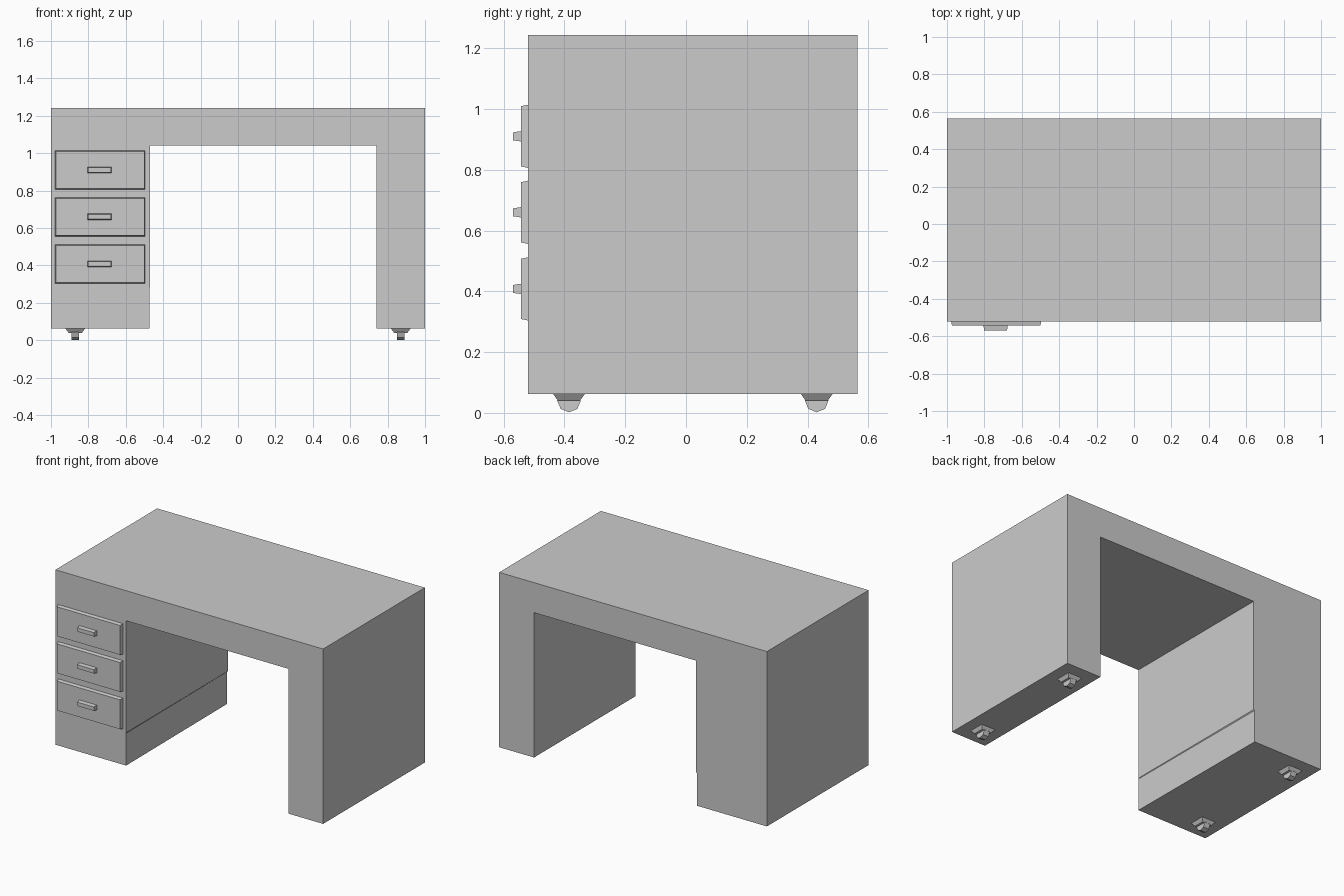
import bpy, bmesh
from math import cos, sin, pi

cube = bpy.data.objects.get("Cube")
if cube:
    bpy.data.objects.remove(cube, do_unlink=True)

GREY = (0.6, 0.6, 0.6, 1)
paint = bpy.data.materials.new("plain_grey")
paint.use_nodes = True
paint.diffuse_color = GREY
paint.node_tree.nodes["Principled BSDF"].inputs["Base Color"].default_value = GREY


def finish(name, bm):
    bmesh.ops.recalc_face_normals(bm, faces=bm.faces)
    mesh = bpy.data.meshes.new(name)
    bm.to_mesh(mesh)
    bm.free()
    mesh.materials.append(paint)
    obj = bpy.data.objects.new(name, mesh)
    bpy.context.collection.objects.link(obj)
    return obj


def prism(name, profile, direction):
    """Close a profile of 3D points and extrude it along a direction."""
    bm = bmesh.new()
    face = bm.faces.new([bm.verts.new(p) for p in profile])
    moved = bmesh.ops.extrude_face_region(bm, geom=[face])["geom"]
    verts = [v for v in moved if isinstance(v, bmesh.types.BMVert)]
    bmesh.ops.translate(bm, verts=verts, vec=direction)
    return finish(name, bm)


def tapered_block(name, base, size, end, axis):
    """Block whose base rectangle narrows to a smaller end along y or z (towards negative)."""
    bm = bmesh.new()
    bmesh.ops.create_cube(bm, size=1)
    for v in bm.verts:
        k = end if v.co[axis] < 0 else 0
        for i in range(3):
            if i == axis:
                v.co[i] = base[i] - (size[i] if v.co[i] < 0 else 0)
            else:
                side = 1 if v.co[i] > 0 else -1
                v.co[i] = base[i] + side * (size[i] / 2 - k)
    return finish(name, bm)


FRONT, BACK, BOTTOM, TOP = -0.52, 0.565, 0.062, 1.243

# Desk body: top and both pedestals as one arch, with a shallow ledge inside
arch = [(-1, BOTTOM), (-0.472, BOTTOM), (-0.472, 0.28), (-0.471, 0.285),
        (-0.471, 1.04), (0.74, 1.04), (0.74, BOTTOM), (1, BOTTOM), (1, TOP), (-1, TOP)]
body = prism("desk_body", [(x, FRONT, z) for x, z in arch], (0, BACK - FRONT, 0))
for v in body.data.vertices:
    if v.co.y > 0 and v.co.z < 0.282 and -0.5 < v.co.x < 0:
        v.co.x -= 0.006

# Three drawers with bar handles
for label, z in (("top", 0.91), ("middle", 0.66), ("bottom", 0.408)):
    tapered_block(label + "_drawer", (-0.737, FRONT, z), (0.482, 0.023, 0.208), 0.005, 1)
    tapered_block(label + "_handle", (-0.74, FRONT - 0.023, z), (0.13, 0.026, 0.034), 0.004, 1)

# Castors: a tapered plate and an eight-sided wheel under each corner
for side, x in (("right", -0.87), ("left", 0.87)):
    for end, y in (("front", -0.385), ("back", 0.43)):
        tapered_block(f"{end}_{side}_castor_plate", (x, y, BOTTOM), (0.104, 0.104, 0.022), 0.016, 2)
        ring = [(x - 0.021, y + 0.039 * sin(i * pi / 4), 0.041 + 0.039 * cos(i * pi / 4))
                for i in range(8)]
        prism(f"{end}_{side}_castor_wheel", [(a, b, min(c, BOTTOM)) for a, b, c in ring if c < 0.07],
              (0.042, 0, 0))
